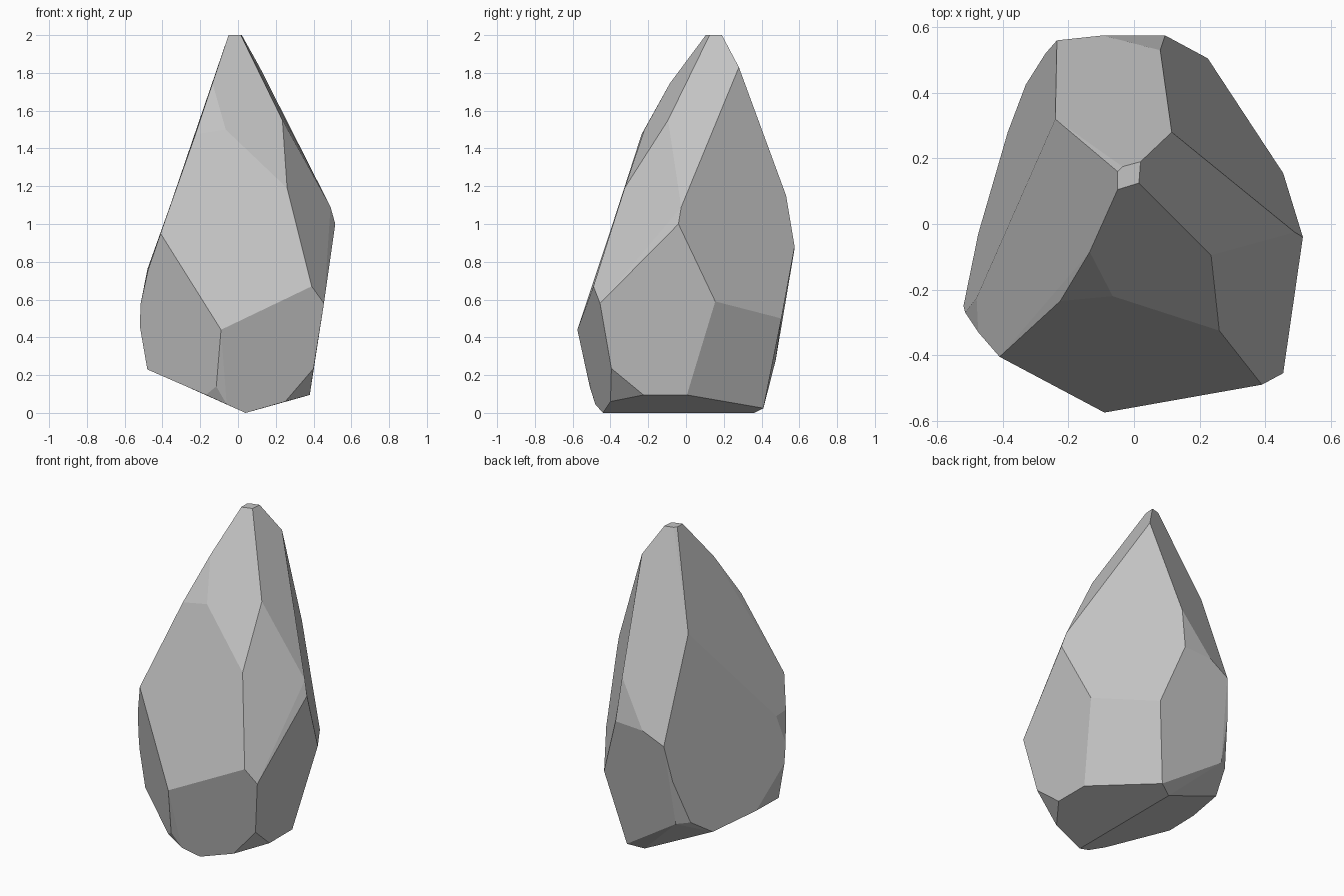
import bpy
import bmesh
import math
from mathutils import Vector

# Remove the default cube only
default_cube = bpy.data.objects.get("Cube")
if default_cube:
    bpy.data.objects.remove(default_cube, do_unlink=True)

# Corner points of the chiselled stone in hundredths of a unit, by region
TIP = [(-5, 10.5, 200), (1.5, 12.5, 200), (2, 19, 200),
       (-3.5, 17.5, 200), (-5, 16, 200)]
SHOULDERS = [(11.5, 28, 183), (-13.5, -8.5, 174.5), (23.5, -9.5, 155),
             (-6.5, -22, 150), (-22.5, -23.5, 147.5), (-24, 32, 143),
             (26, -32.5, 119)]
WAIST = [(8, 53, 115), (49, -2.5, 109), (51.5, -4, 100), (-41, -40.5, 95),
         (9.5, 57.5, 88), (-9.5, 57.5, 87), (-23.5, 56, 80)]
BELLY = [(-48, -22.5, 76), (-47.5, -33, 76), (39, -49, 67),
         (45.5, -45.5, 58), (45.5, 15.5, 59), (-51.5, -27, 58),
         (-27, 52, 57), (22.5, 50.5, 50), (-52, -25, 46), (-9, -57.5, 44)]
LOWER = [(-33, 42.5, 29), (-26, 47.5, 28), (40, -39.5, 23.5),
         (-48, -25, 23), (-47.5, -3, 23), (-38.5, 28, 19)]
FOOT = [(-11.5, -51, 14), (38, -22.5, 9.5), (38, .5, 9.5), (-17, -46, 9.5),
        (25, -40, 6), (-6, -48, 4.5), (13, 41, 2.5), (4, -44, 0), (4, 36, 0)]


def make_material(name, value):
    material = bpy.data.materials.new(name)
    material.use_nodes = True
    colour = (value, value, value, 1)
    material.diffuse_color = colour
    shader = next(node for node in material.node_tree.nodes
                  if node.type == "BSDF_PRINCIPLED")
    shader.inputs["Base Color"].default_value = colour
    shader.inputs["Roughness"].default_value = 0.9
    return material


def make_faceted_stone(name, regions, material):
    """Wrap a tight convex skin round the corners and merge flat areas."""
    bm = bmesh.new()
    for region in regions:
        for corner in region:
            bm.verts.new(Vector(corner) / 100)
    hull = bmesh.ops.convex_hull(bm, input=bm.verts[:])
    unused = [item for item in hull["geom_interior"]
              if isinstance(item, bmesh.types.BMVert)]
    bmesh.ops.delete(bm, geom=unused, context="VERTS")

    # Nearly coplanar triangles become single broad facets
    bmesh.ops.dissolve_limit(bm, angle_limit=math.radians(4),
                             verts=bm.verts[:], edges=bm.edges[:])
    bmesh.ops.recalc_face_normals(bm, faces=bm.faces[:])
    for face in bm.faces:
        face.smooth = False

    mesh = bpy.data.meshes.new(name)
    bm.to_mesh(mesh)
    bm.free()
    mesh.materials.append(material)
    stone = bpy.data.objects.new(name, mesh)
    bpy.context.collection.objects.link(stone)
    return stone


# The single standing stone
stone_grey = make_material("stone_grey", 0.55)
make_faceted_stone("standing_stone",
                   [TIP, SHOULDERS, WAIST, BELLY, LOWER, FOOT], stone_grey)
